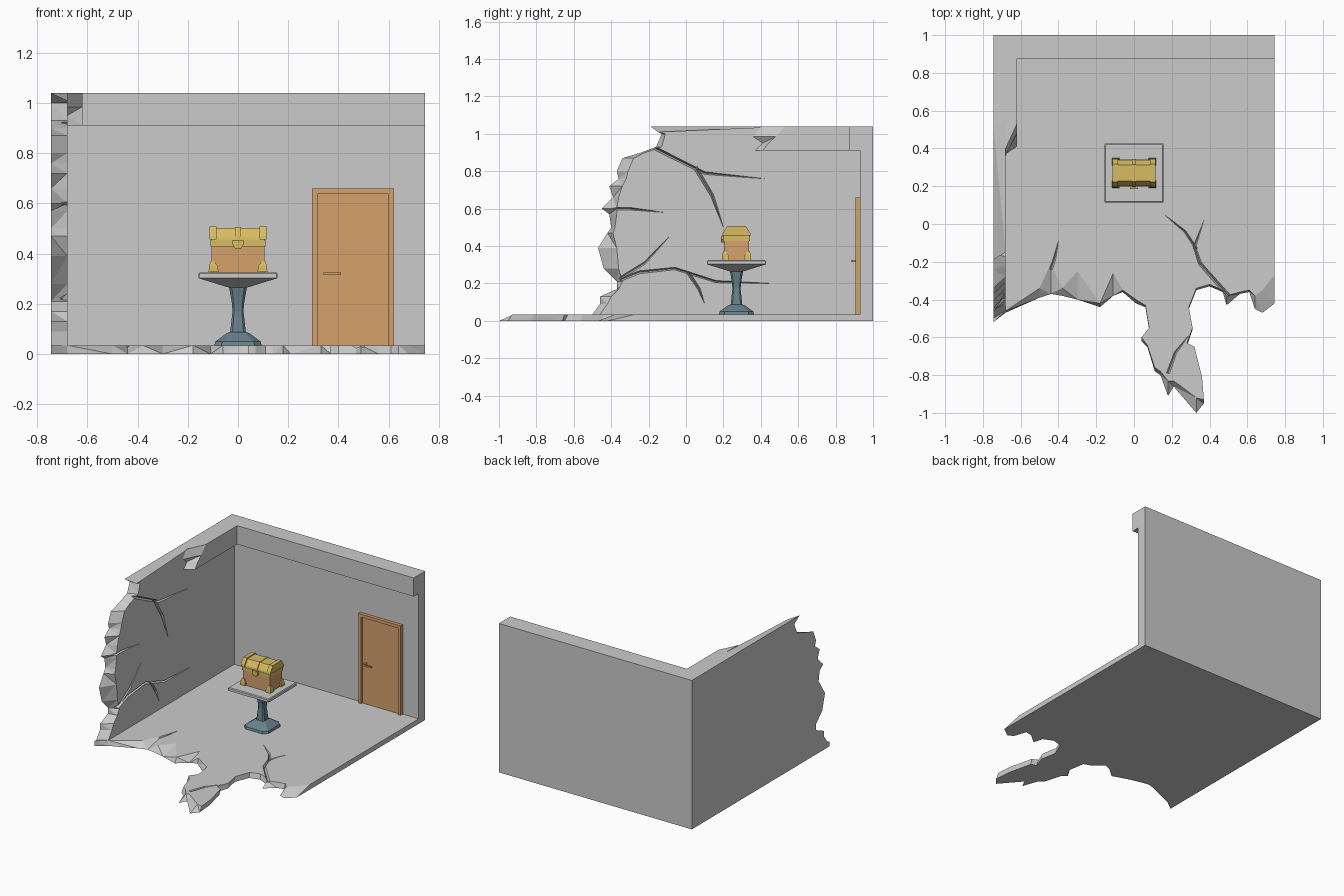
import bpy, bmesh
from math import radians
from mathutils import Vector

if "Cube" in bpy.data.objects:
    bpy.data.objects.remove(bpy.data.objects["Cube"])


def material(name, rgb):
    m = bpy.data.materials.new(name)
    m.use_nodes = True
    m.diffuse_color = (*rgb, 1)
    m.node_tree.nodes["Principled BSDF"].inputs["Base Color"].default_value = (*rgb, 1)
    return m


STONE = material("grey_stone", (0.6, 0.6, 0.6))
WOOD = material("warm_wood", (0.66, 0.36, 0.15))
GOLD = material("aged_gold", (0.68, 0.5, 0.12))
STEEL = material("blue_grey_stone", (0.14, 0.22, 0.26))


def loft(name, loops, mat, facet=False):
    """Join matching point loops into a closed solid."""
    bm = bmesh.new()
    rings = [[bm.verts.new(p) for p in loop] for loop in loops]
    sides = []
    for a, b in zip(rings, rings[1:]):
        for i in range(len(a)):
            j = (i + 1) % len(a)
            sides.append(bm.faces.new((a[i], a[j], b[j], b[i])))
    bm.faces.new(rings[0])
    bm.faces.new(rings[-1])
    bmesh.ops.recalc_face_normals(bm, faces=bm.faces)
    if facet:
        bmesh.ops.triangulate(bm, faces=sides)
    mesh = bpy.data.meshes.new(name)
    bm.to_mesh(mesh)
    bm.free()
    ob = bpy.data.objects.new(name, mesh)
    bpy.context.collection.objects.link(ob)
    if mat:
        mesh.materials.append(mat)
    return ob


def box(name, x, y, z, mat):
    return loft(name, [[(x[0], y[0], h), (x[1], y[0], h), (x[1], y[1], h), (x[0], y[1], h)]
                       for h in z], mat)


def stack(name, centre_y, sections, cut, mat):
    """Stack square sections (half width, height) with cut corners."""
    loops = []
    for r, z in sections:
        c = r * (1 - cut)
        loops.append([(x, centre_y + y, z) for x, y in
                      ((c, -r), (r, -c), (r, c), (c, r), (-c, r), (-r, c), (-r, -c), (-c, -r))])
    return loft(name, loops, mat)


def crack(target, points, width, place, depth):
    """Cut a tapering V groove along a path; place maps (u, v, height) to space."""
    pts = [Vector(p) / 100 for p in points]
    loops = []
    for i, p in enumerate(pts):
        along = (pts[min(i + 1, len(pts) - 1)] - pts[max(i - 1, 0)]).normalized()
        side = Vector((-along.y, along.x))
        size = 0.08 if i == len(pts) - 1 else 1 - 0.5 * i / len(pts)
        a, b = p + side * width * size / 2, p - side * width * size / 2
        loops.append([place(*a, 0.004), place(*b, 0.004), place(*p, -depth * size)])
    cutter = loft("crack_cutter", loops, None, True)
    cutter.hide_render = True
    mod = target.modifiers.new("crack", 'BOOLEAN')
    mod.operation, mod.solver, mod.object = 'DIFFERENCE', 'EXACT', cutter
    bpy.context.view_layer.objects.active = target
    bpy.ops.object.modifier_apply(modifier=mod.name)
    bpy.data.objects.remove(cutter)


W, BACK, TOP, FLOOR = 0.745, 1.0, 1.04, 0.035
INNER_X, INNER_Y = -0.68, 0.93

# Floor: broken front edge as x, y and set-back of the upper rim, in hundredths
edge = [(-74.5, -52, 0), (-68, -47, 1), (-50, -39, 5), (-44, -37, 16), (-38, -38, 4),
        (-30, -40, 15), (-18, -44, 2), (-11, -38, 12), (-6, -36, 1), (1, -42, 2), (6, -44, 1),
        (8, -56, 1), (4, -62, 2), (7, -65, 1), (11, -78, 2), (14, -80, 2), (18, -91, 8),
        (21, -86, 3), (33, -100, 8), (37, -95, 2), (36, -83, 2), (32, -66, 1), (28, -65, 2),
        (31, -56, 1), (29, -45, 1), (33, -35, 1), (40, -33, 1), (47, -36, 1), (49, -43, 5),
        (56, -37, 1), (61, -36, 1), (64, -45, 7), (68, -47, 12), (74.5, -42, 15)]
corners = [(W, BACK), (-W, BACK)]
floor = loft("floor", [
    [(x / 100, y / 100, 0) for x, y, s in edge] + [(*c, 0) for c in corners],
    [(x / 100, (y + s) / 100, FLOOR) for x, y, s in edge] + [(*c, FLOOR) for c in corners]],
    STONE, True)

# Side wall: broken edge as y, z and set-back of the inner rim
edge = [(53, 104, 0), (-19, 104, 4), (-13, 100, 2), (-16, 93, 3), (-24, 90, 2), (-34, 87, 6),
        (-37, 80, 6), (-36, 76, 4), (-41, 72, 7), (-39, 66, 3), (-45, 60, 8), (-41, 57, 4),
        (-40, 50, 2), (-42, 47, 3), (-47, 39, 10), (-44, 28, 8), (-37, 21, 3), (-37, 17, 1),
        (-46, 13, 6), (-46, 9, 4), (-50, 3.5, 4)]
corners = [(BACK, FLOOR), (BACK, TOP)]
outer = [(-W, y / 100, z / 100) for y, z, s in edge] + [(-W, *c) for c in corners]
inner = [(INNER_X, (y + s) / 100, z / 100) for y, z, s in edge] + [(INNER_X, *c) for c in corners]
inner[1] = (INNER_X, inner[1][1], TOP - 0.03)
side_wall = loft("side_wall", [outer, inner], STONE, True)

# Back wall and the beams along the top of both walls
box("back_wall", (INNER_X, W), (INNER_Y, BACK), (FLOOR, TOP), STONE)
box("back_beam", (INNER_X, W), (0.875, INNER_Y), (0.91, TOP), STONE)
beam_root = [(0.875, 0.91), (0.37, 0.91), (0.41, 0.95), (0.36, 0.985), (0.4, TOP), (0.875, TOP)]
beam_face = [(0.875, 0.91), (0.41, 0.91), (0.44, 0.95), (0.48, 0.985), (0.53, TOP), (0.875, TOP)]
loft("side_beam", [[(INNER_X, *p) for p in beam_root], [(-0.62, *p) for p in beam_face]],
     STONE, True)

# Cracks in wall and floor
wall_cracks = [
    ([(-18, 93), (2, 83), (10, 79), (42, 76)], 0.022),
    ([(5, 82), (14, 67), (20, 50)], 0.025),
    ([(-46, 60), (-30, 60), (-12, 58)], 0.018),
    ([(-38, 21), (-22, 31), (-9, 45)], 0.018),
    ([(-40, 20), (-25, 26), (-6, 28), (16, 21), (46, 20)], 0.02),
    ([(1, 26), (7, 17), (10, 9)], 0.02)]
for path, width in wall_cracks:
    crack(side_wall, path, width, lambda u, v, h: (INNER_X + h, u, v), 0.03)
floor_cracks = [
    ([(50, -38), (35, -21), (32, -12), (37, 2)], 0.025),
    ([(33, -13), (27, -4), (16, 5)], 0.016),
    ([(-44, -24), (-42, -18), (-40, -9)], 0.02),
    ([(18, -79), (22, -68), (29, -59)], 0.02)]
for path, width in floor_cracks:
    crack(floor, path, width, lambda u, v, h: (u, v, FLOOR + h), 0.02)

# Door with raised frame and lever handle
L, R, HEAD, RIM = 0.295, 0.622, 0.66, 0.022
box("door_panel", (L + RIM, R - RIM), (0.92, INNER_Y), (FLOOR, HEAD - RIM), WOOD)
for name, x, z in (("door_frame_right", (L, L + RIM), (FLOOR, HEAD)),
                   ("door_frame_left", (R - RIM, R), (FLOOR, HEAD)),
                   ("door_frame_top", (L + RIM, R - RIM), (HEAD - RIM, HEAD))):
    box(name, x, (0.907, INNER_Y), z, WOOD)
box("door_handle", (0.34, 0.41), (0.885, 0.893), (0.314, 0.325), WOOD)
box("door_handle_stem", (0.34, 0.352), (0.893, 0.92), (0.314, 0.325), WOOD)

# Pedestal table
CY = 0.27
stack("pedestal_column", CY, [(0.094, FLOOR), (0.09, 0.05), (0.045, 0.083), (0.031, 0.088),
                              (0.022, 0.17), (0.024, 0.2), (0.036, 0.27)], 0.3, STEEL)
stack("table_top", CY, [(0.034, 0.264), (0.15, 0.3), (0.157, 0.303), (0.157, 0.32),
                        (0.152, 0.325)], 0.02, STONE)

# Chest body, corner feet and rim
box("chest_body", (-0.105, 0.105), (CY - 0.066, CY + 0.066), (0.325, 0.43), WOOD)
box("chest_rim", (-0.109, 0.109), (CY - 0.072, CY + 0.072), (0.428, 0.452), GOLD)
for sx, x_side in ((1, "left"), (-1, "right")):
    for sy, y_side in ((1, "back"), (-1, "front")):
        def ring(near_x, near_y, far, z):
            xs, ys = (sx * near_x, sx * far), (CY + sy * near_y, CY + sy * (far - 0.038))
            return [(xs[0], ys[0], z), (xs[1], ys[0], z), (xs[1], ys[1], z), (xs[0], ys[1], z)]
        loft(f"chest_foot_{y_side}_{x_side}",
             [ring(0.078, 0.04, 0.117, 0.326), ring(0.08, 0.042, 0.115, 0.35),
              ring(0.094, 0.056, 0.109, 0.37)], GOLD)


def lid_part(name, x0, x1, grow):
    """Extrude the lid profile between two x positions."""
    half = [(0.07, 0.45), (0.067, 0.465), (0.042, 0.502)]
    profile = [(CY - y - grow, z + grow) for y, z in half]
    profile += [(CY + y + grow, z + grow) for y, z in reversed(half)]
    loft(name, [[(x, *p) for p in profile] for x in (x0, x1)], GOLD)


# Chest lid with raised bands, and the clasp
lid_part("chest_lid", -0.105, 0.105, 0)
lid_part("lid_band_left", 0.086, 0.114, 0.006)
lid_part("lid_band_right", -0.114, -0.086, 0.006)
lid_part("lid_band_middle", -0.011, 0.011, 0.004)
clasp = [(-0.022, 0.455), (-0.022, 0.435), (-0.01, 0.418), (0.01, 0.418),
         (0.022, 0.435), (0.022, 0.455)]
loft("chest_clasp", [[(x, y, z) for x, z in clasp] for y in (CY - 0.084, CY - 0.06)], GOLD)
